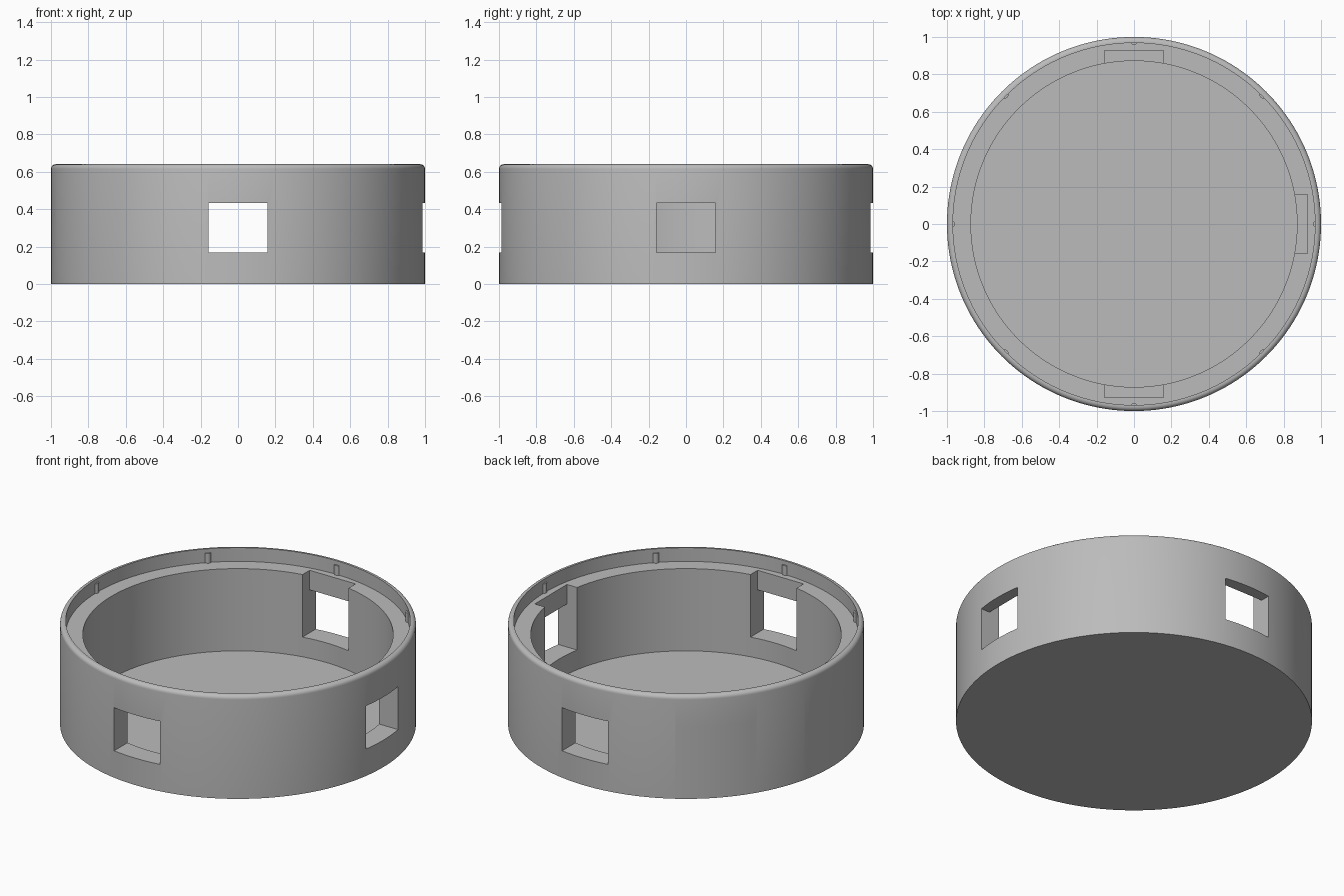
import bpy, bmesh
from math import cos, sin, pi, radians
from mathutils import Matrix

cube = bpy.data.objects.get("Cube")
if cube:
    bpy.data.objects.remove(cube, do_unlink=True)

SEGMENTS = 160
HEIGHT, LEDGE, FLOOR = 0.64, 0.555, 0.045
BORE, LIP, FILLET = 0.872, 0.968, 0.025

grey = bpy.data.materials.new("plain grey")
grey.use_nodes = True
colour = (0.5, 0.5, 0.5, 1)
grey.diffuse_color = colour
grey.node_tree.nodes["Principled BSDF"].inputs["Base Color"].default_value = colour


def make_object(name, bm):
    bmesh.ops.recalc_face_normals(bm, faces=bm.faces)
    mesh = bpy.data.meshes.new(name)
    bm.to_mesh(mesh)
    bm.free()
    mesh.materials.append(grey)
    obj = bpy.data.objects.new(name, mesh)
    bpy.context.collection.objects.link(obj)
    return obj


def select(obj):
    bpy.ops.object.select_all(action="DESELECT")
    obj.select_set(True)
    bpy.context.view_layer.objects.active = obj


def cut(target, outline, near, far, angle):
    """Cut an outline (sideways, height) radially from near to far at an angle."""
    bm = bmesh.new()
    face = bm.faces.new([bm.verts.new((near, s, z)) for s, z in outline])
    new = bmesh.ops.extrude_face_region(bm, geom=[face])["geom"]
    verts = [v for v in new if isinstance(v, bmesh.types.BMVert)]
    bmesh.ops.translate(bm, verts=verts, vec=(far - near, 0, 0))
    bm.transform(Matrix.Rotation(radians(angle), 4, "Z"))
    cutter = make_object("cutter", bm)
    cutter.hide_render = True
    select(target)
    mod = target.modifiers.new("opening", "BOOLEAN")
    mod.operation, mod.solver, mod.object = "DIFFERENCE", "EXACT", cutter
    bpy.ops.object.modifier_apply(modifier=mod.name)
    bpy.data.objects.remove(cutter, do_unlink=True)


def rectangle(half, low, high):
    return [(-half, low), (half, low), (half, high), (-half, high)]


def slot(half, low, high, steps=16):
    r, mid = (high - low) / 2, (high + low) / 2
    ends = []
    for side in (0, 1):
        centre = (half - r) * (1 - 2 * side)
        for i in range(steps + 1):
            a = -pi / 2 + pi * i / steps + pi * side
            ends.append((centre + r * cos(a), mid + r * sin(a)))
    return ends


# Round tray: floor, wall, ledge and thin lip with a rounded outer edge
profile = [(0, 0), (1, 0)]
for i in range(7):
    a = pi / 2 * i / 6
    profile.append((1 - FILLET + FILLET * cos(a), HEIGHT - FILLET + FILLET * sin(a)))
profile += [(LIP, HEIGHT), (LIP, LEDGE), (BORE, LEDGE), (BORE, FLOOR), (0, FLOOR)]
bm = bmesh.new()
verts = [bm.verts.new((r, 0, z)) for r, z in profile]
edges = [bm.edges.new(pair) for pair in zip(verts, verts[1:])]
bmesh.ops.spin(bm, geom=verts + edges, axis=(0, 0, 1), cent=(0, 0, 0),
               angle=2 * pi, steps=SEGMENTS)
bmesh.ops.remove_doubles(bm, verts=bm.verts, dist=1e-5)
tray = make_object("round_tray", bm)

# Three windows, each with an inner pocket open to the ledge
for angle in (-90, 0, 90):
    cut(tray, rectangle(0.158, 0.167, 0.8 * LEDGE - 0.01), 0.7, 1.2, angle)
    cut(tray, rectangle(0.158, 0.167, LEDGE + 0.03), 0.7, 0.927, angle)

# Wide window and rounded slot
cut(tray, rectangle(0.23, 0.135, 0.445), 0.6, 1.2, 135)
cut(tray, slot(0.22, 0.195, 0.435), 0.6, 1.2, 180)

# Small ribs around the inside of the lip
bm = bmesh.new()
for i in range(8):
    a = pi / 4 * i
    bottom, top = LEDGE - 0.01, HEIGHT - FILLET
    place = Matrix.Translation((0.976 * cos(a), 0.976 * sin(a), (bottom + top) / 2))
    bmesh.ops.create_cone(bm, cap_ends=True, segments=20, radius1=0.019, radius2=0.019,
                          depth=top - bottom, matrix=place)
ribs = make_object("lip_ribs", bm)

for obj in (tray, ribs):
    select(obj)
    bpy.ops.object.shade_smooth_by_angle(angle=radians(30))
